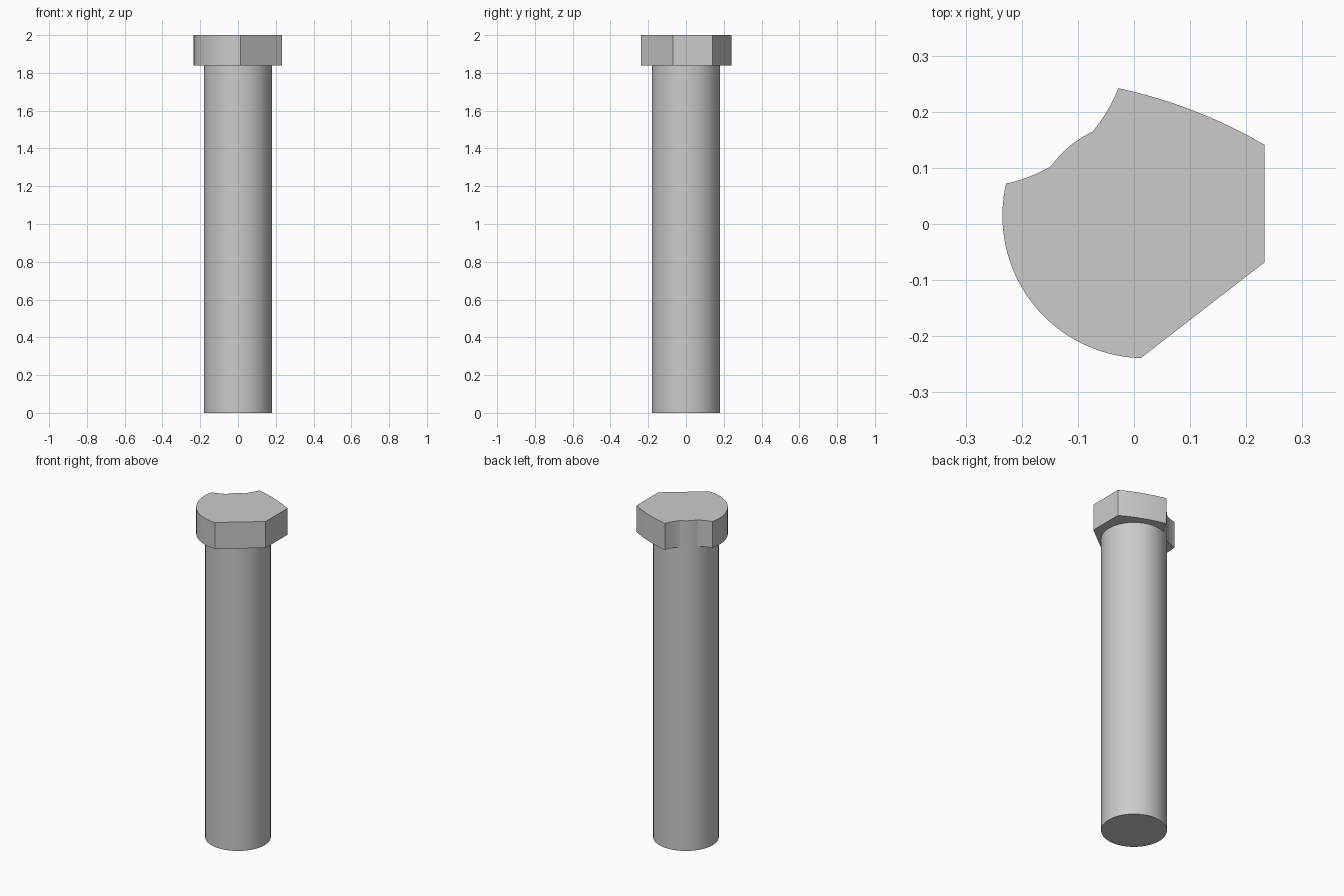
import bpy, bmesh, math
from mathutils import Vector

old = bpy.data.objects.get("Cube")
if old:
    bpy.data.objects.remove(old, do_unlink=True)

SHAFT_RADIUS, HEAD_BOTTOM, TOP = 0.18, 1.84, 2.0

steel = bpy.data.materials.new("grey steel")
steel.use_nodes = True
colour = (0.6, 0.6, 0.6, 1)
steel.diffuse_color = colour
steel.node_tree.nodes["Principled BSDF"].inputs["Base Color"].default_value = colour


def arc(a, b, sagitta, steps):
    """Points from a up to (not including) b, bulging right of travel."""
    a, b = Vector(a), Vector(b)
    if sagitta == 0:
        return [a]
    chord = b - a
    half, right = chord.length / 2, Vector((chord.y, -chord.x)).normalized()
    radius = (half ** 2 + sagitta ** 2) / (2 * sagitta)
    centre = (a + b) / 2 + right * (sagitta - radius)
    sweep = 4 * math.atan(sagitta / half)
    spoke = a - centre
    points = []
    for i in range(steps):
        t = sweep * i / steps
        c, s = math.cos(t), math.sin(t)
        points.append(centre + Vector((spoke.x * c - spoke.y * s,
                                       spoke.x * s + spoke.y * c)))
    return points


def prism(name, outline, bottom, top):
    bm = bmesh.new()
    base = bm.faces.new([bm.verts.new((p.x, p.y, bottom)) for p in outline])
    grown = bmesh.ops.extrude_face_region(bm, geom=[base], use_keep_orig=True)
    verts = [v for v in grown["geom"] if isinstance(v, bmesh.types.BMVert)]
    bmesh.ops.translate(bm, verts=verts, vec=(0, 0, top - bottom))
    bmesh.ops.recalc_face_normals(bm, faces=bm.faces)
    mesh = bpy.data.meshes.new(name)
    bm.to_mesh(mesh)
    bm.free()
    mesh.materials.append(steel)
    obj = bpy.data.objects.new(name, mesh)
    bpy.context.collection.objects.link(obj)
    bpy.ops.object.select_all(action="DESELECT")
    obj.select_set(True)
    bpy.context.view_layer.objects.active = obj
    bpy.ops.object.shade_smooth_by_angle(angle=math.radians(20))
    return obj


# Round shaft
circle = [Vector((math.cos(t), math.sin(t))) * SHAFT_RADIUS
          for t in (math.tau * i / 96 for i in range(96))]
prism("shaft", circle, 0, HEAD_BOTTOM)

# Head corners, counter-clockwise, each with the bulge of the side after it
corners = [((0.233, -0.068), 0, 1),
           ((0.233, 0.141), 0.011, 16),
           ((-0.028, 0.242), -0.033, 48),
           ((-0.228, 0.072), 0.093, 40),
           ((0.012, -0.239), 0, 1)]
outline = []
for i, (start, bulge, steps) in enumerate(corners):
    end = corners[(i + 1) % len(corners)][0]
    side = arc(start, end, bulge, steps)
    # The scooped side stops where it meets the shaft
    outline += [p if p.length > SHAFT_RADIUS else p.normalized() * SHAFT_RADIUS
                for p in side]
prism("head", outline, HEAD_BOTTOM, TOP)
